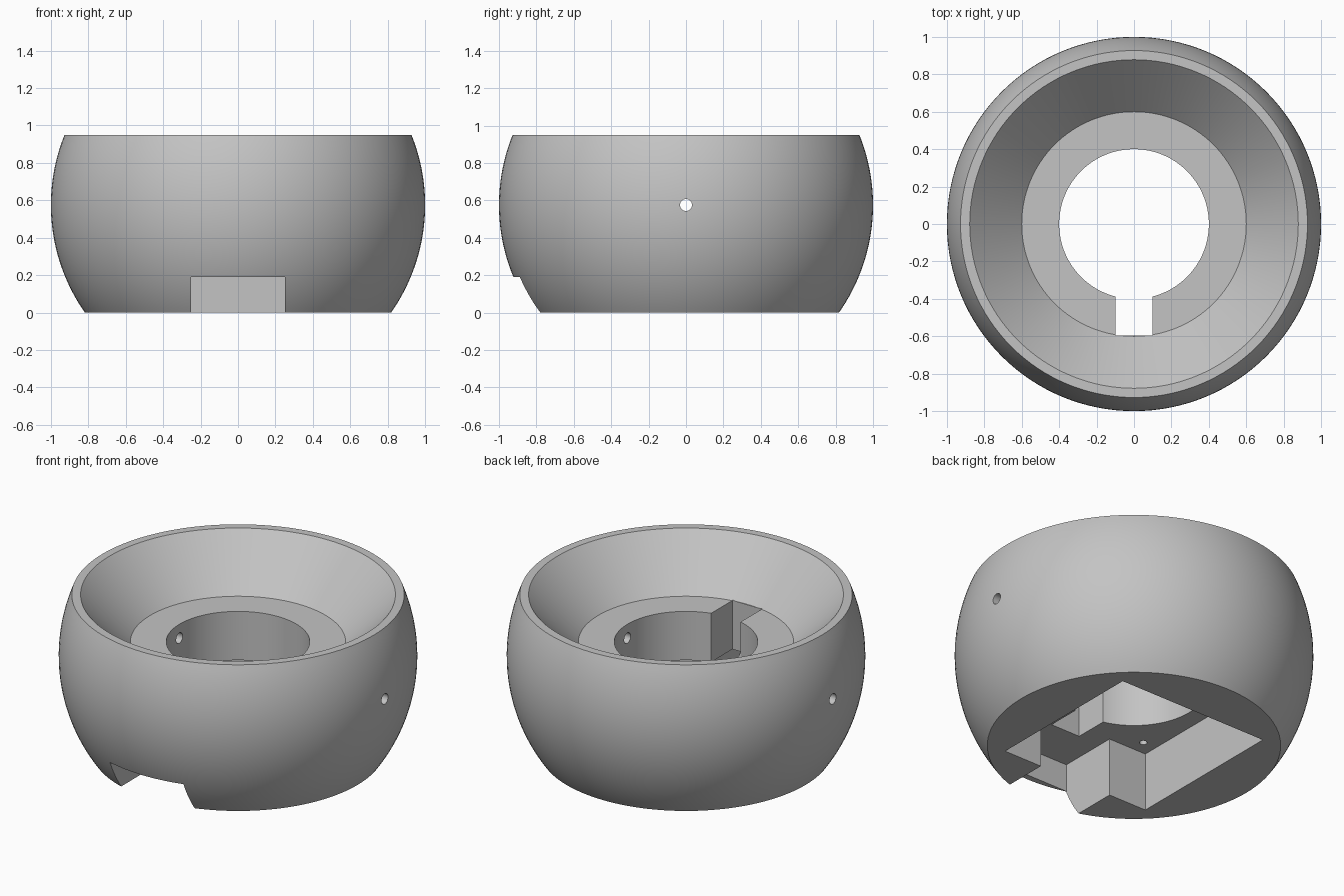
import bpy, bmesh, math
from mathutils import Matrix, Vector

default = bpy.data.objects.get("Cube")
if default:
    bpy.data.objects.remove(default, do_unlink=True)

HEIGHT, MID = 0.95, 0.575          # body height and height of the sphere centre
FLOOR, CEILING = 0.66, 0.36        # bowl floor and underside pocket ceiling
SEGMENTS, ARC_STEPS = 128, 32

grey = bpy.data.materials.new("plain grey")
grey.use_nodes = True
grey.diffuse_color = (0.55, 0.55, 0.55, 1)
grey.node_tree.nodes["Principled BSDF"].inputs["Base Color"].default_value = grey.diffuse_color


def make_object(name, bm):
    bmesh.ops.recalc_face_normals(bm, faces=bm.faces)
    mesh = bpy.data.meshes.new(name)
    bm.to_mesh(mesh)
    bm.free()
    mesh.materials.append(grey)
    obj = bpy.data.objects.new(name, mesh)
    bpy.context.collection.objects.link(obj)
    return obj


def lathe(name, profile):
    bm = bmesh.new()
    verts = [bm.verts.new((r, 0, z)) for r, z in profile]
    edges = [bm.edges.new((v, verts[i - 1])) for i, v in enumerate(verts)]
    bmesh.ops.spin(bm, geom=verts + edges, cent=(0, 0, 0), axis=(0, 0, 1),
                   angle=math.tau, steps=SEGMENTS)
    bmesh.ops.remove_doubles(bm, verts=bm.verts, dist=0.0001)
    return make_object(name, bm)


def prism(name, outline, low, high):
    bm = bmesh.new()
    face = bm.faces.new([bm.verts.new((x, y, low)) for x, y in outline])
    top = bmesh.ops.extrude_face_region(bm, geom=[face])["geom"]
    moved = [g for g in top if isinstance(g, bmesh.types.BMVert)]
    bmesh.ops.translate(bm, verts=moved, vec=(0, 0, high - low))
    return make_object(name, bm)


def box(name, half, back, front, low, high):
    return prism(name, [(-half, front), (half, front), (half, back), (-half, back)], low, high)


def rod(name, centre, radius, length, turn=0):
    bm = bmesh.new()
    matrix = Matrix.Translation(Vector(centre)) @ Matrix.Rotation(turn, 4, "Y")
    bmesh.ops.create_cone(bm, cap_ends=True, segments=24, radius1=radius,
                          radius2=radius, depth=length, matrix=matrix)
    return make_object(name, bm)


def cut(target, cutter):
    cutter.hide_render = True
    mod = target.modifiers.new("cut", "BOOLEAN")
    mod.operation, mod.solver, mod.object = "DIFFERENCE", "EXACT", cutter
    bpy.context.view_layer.objects.active = target
    bpy.ops.object.modifier_apply(modifier=mod.name)
    bpy.data.objects.remove(cutter, do_unlink=True)


# Truncated ball with a conical bowl, flat floor and central bore
start, end = math.asin(-MID), math.asin(HEIGHT - MID)
angles = [start + (end - start) * i / ARC_STEPS for i in range(ARC_STEPS + 1)]
profile = [(math.cos(a), MID + math.sin(a)) for a in angles]
profile += [(0.878, HEIGHT), (0.6, FLOOR), (0.4, FLOOR), (0.4, 0)]
body = lathe("bowl_body", profile)

# Square pocket in the underside with a channel toward the front
s, c, front = 0.51, 0.25, -0.885
cut(body, prism("pocket_cutter", [(-s, s), (-s, -s), (-c, -s), (-c, front),
                                  (c, front), (c, -s), (s, -s), (s, s)], -0.1, CEILING))

# Low opening where the channel leaves the front
cut(body, box("opening_cutter", c, -0.7, -1.2, -0.1, 0.19))

# Keyway beside the bore
cut(body, box("keyway_cutter", 0.1, -0.3, -0.595, 0.3, 0.8))

# Cross hole through both side walls
cut(body, rod("cross_hole_cutter", (0, 0, MID), 0.032, 2.4, math.pi / 2))

# Blind screw holes in the pocket corners
for x in (-0.42, 0.42):
    for y in (-0.42, 0.42):
        cut(body, rod("screw_hole_cutter", (x, y, CEILING), 0.022, 0.3))

# Smooth curved walls, crisp edges
bpy.ops.object.select_all(action="DESELECT")
body.select_set(True)
bpy.context.view_layer.objects.active = body
bpy.ops.object.shade_smooth_by_angle(angle=math.radians(25))
